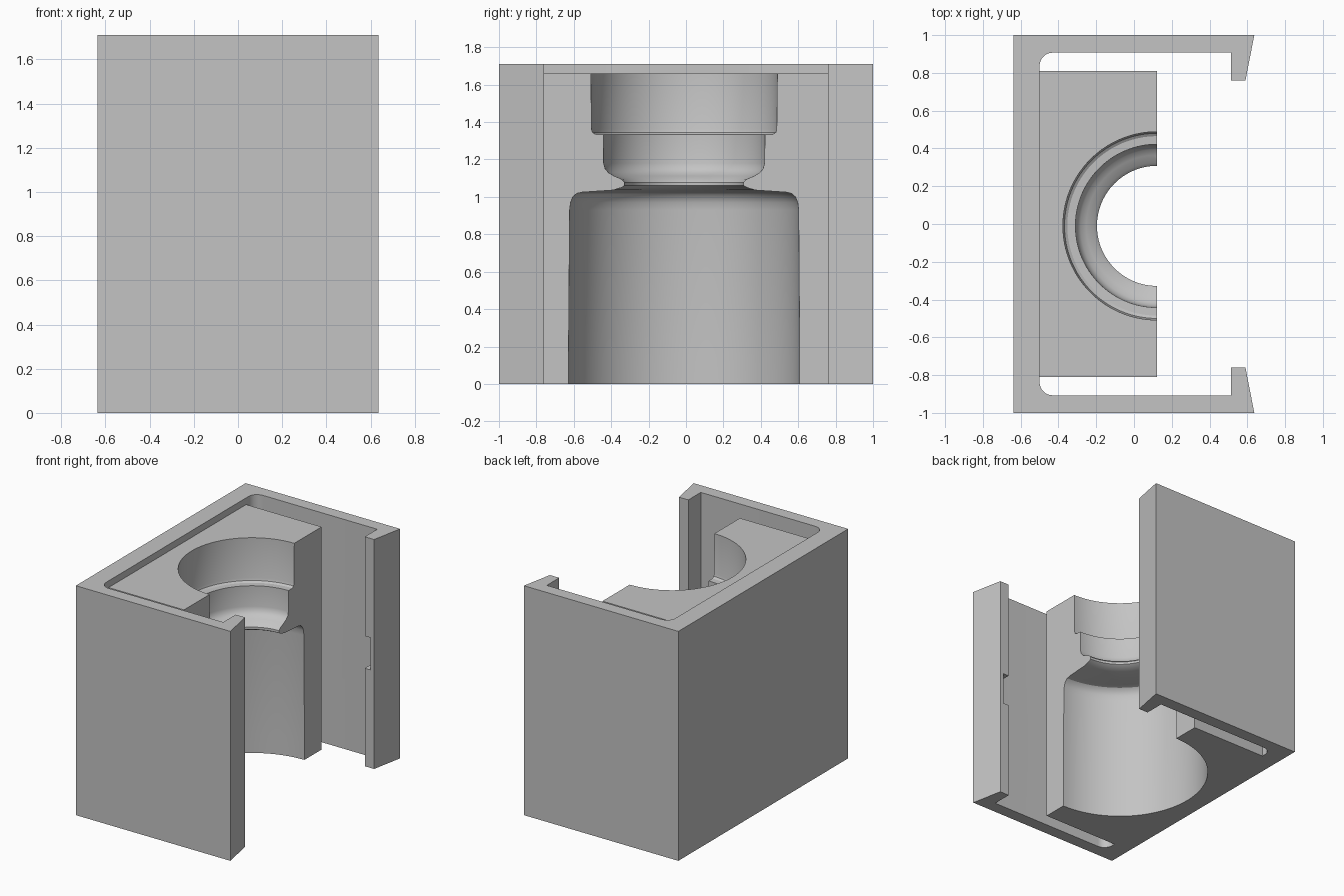
import bpy, bmesh, math
from mathutils import Vector

cube = bpy.data.objects.get("Cube")
if cube:
    bpy.data.objects.remove(cube, do_unlink=True)

HEIGHT, BLOCK_TOP = 1.71, 1.66
WALL_X, BLOCK_X = -0.5, 0.122
BORE_Y = -0.01

grey = bpy.data.materials.new("plain grey")
grey.use_nodes = True
grey.diffuse_color = (0.55, 0.55, 0.55, 1)
grey.node_tree.nodes["Principled BSDF"].inputs["Base Color"].default_value = grey.diffuse_color


def finish(name, bm):
    bmesh.ops.recalc_face_normals(bm, faces=bm.faces)
    mesh = bpy.data.meshes.new(name)
    bm.to_mesh(mesh)
    bm.free()
    mesh.materials.append(grey)
    obj = bpy.data.objects.new(name, mesh)
    bpy.context.collection.objects.link(obj)
    return obj


def prism(name, outline, z0, z1):
    """Extrude a plan outline from z0 to z1."""
    bm = bmesh.new()
    face = bm.faces.new([bm.verts.new((x, y, z0)) for x, y in outline])
    top = bmesh.ops.extrude_face_region(bm, geom=[face])["geom"]
    verts = [v for v in top if isinstance(v, bmesh.types.BMVert)]
    bmesh.ops.translate(bm, verts=verts, vec=(0, 0, z1 - z0))
    return finish(name, bm)


def box(name, x0, x1, y0, y1, z0, z1):
    return prism(name, [(x0, y0), (x1, y0), (x1, y1), (x0, y1)], z0, z1)


def lathe(name, profile, centre, steps):
    """Spin an (r, z) profile about a vertical axis."""
    bm = bmesh.new()
    verts = [bm.verts.new((centre[0] + r, centre[1], z)) for r, z in profile]
    edges = [bm.edges.new(pair) for pair in zip(verts, verts[1:])]
    bmesh.ops.spin(bm, geom=verts + edges, cent=(*centre, 0), axis=(0, 0, 1),
                   angle=math.tau, steps=steps)
    bmesh.ops.remove_doubles(bm, verts=bm.verts, dist=1e-5)
    return finish(name, bm)


def cut(target, cutter):
    mod = target.modifiers.new("cut", "BOOLEAN")
    mod.operation, mod.solver, mod.object = "DIFFERENCE", "EXACT", cutter
    cutter.hide_render = True
    graph = bpy.context.evaluated_depsgraph_get()
    mesh = bpy.data.meshes.new_from_object(target.evaluated_get(graph))
    target.modifiers.clear()
    target.data = mesh
    bpy.data.objects.remove(cutter, do_unlink=True)


def smooth(obj):
    bpy.ops.object.select_all(action="DESELECT")
    obj.select_set(True)
    bpy.context.view_layer.objects.active = obj
    bpy.ops.object.shade_smooth_by_angle(angle=math.radians(28))


# Outer bracket: back wall, two side arms and hooked ends with rounded pocket corners
R = 0.07
half = [(-0.637, 1), (0.637, 1), (0.59, 0.76), (0.513, 0.76), (0.513, 0.907)]
for i in range(9):
    a = math.pi / 2 * (1 + i / 8)
    half.append((WALL_X + R + R * math.cos(a), 0.907 - R + R * math.sin(a)))
bracket = prism("bracket", half + [(x, -y) for x, y in reversed(half)], 0, HEIGHT)

# Small catch notch on the inside of each hook
for side in (-1, 1):
    y0, y1 = sorted((side * 0.74, side * 0.907))
    cut(bracket, box("notch_cutter", 0.48, 0.56, y0, y1, 0.73, 0.97))
smooth(bracket)

# Cradle block with a bottle-shaped half recess
block = box("cradle_block", WALL_X, BLOCK_X, -0.81, 0.81, 0, BLOCK_TOP)
profile = [(0, -0.1), (0.618, -0.1), (0.618, 0.14), (0.612, 0.93), (0.607, 0.97),
           (0.595, 1.0), (0.575, 1.018), (0.545, 1.025), (0.38, 1.036),
           (0.335, 1.05), (0.318, 1.06), (0.318, 1.078), (0.335, 1.095),
           (0.375, 1.112), (0.405, 1.13), (0.422, 1.15), (0.43, 1.18),
           (0.432, 1.333), (0.475, 1.335), (0.49, 1.345), (0.495, 1.362),
           (0.5, 1.8), (0, 1.8)]
cut(block, lathe("bottle_cutter", profile, (BLOCK_X, BORE_Y), 128))
smooth(block)
